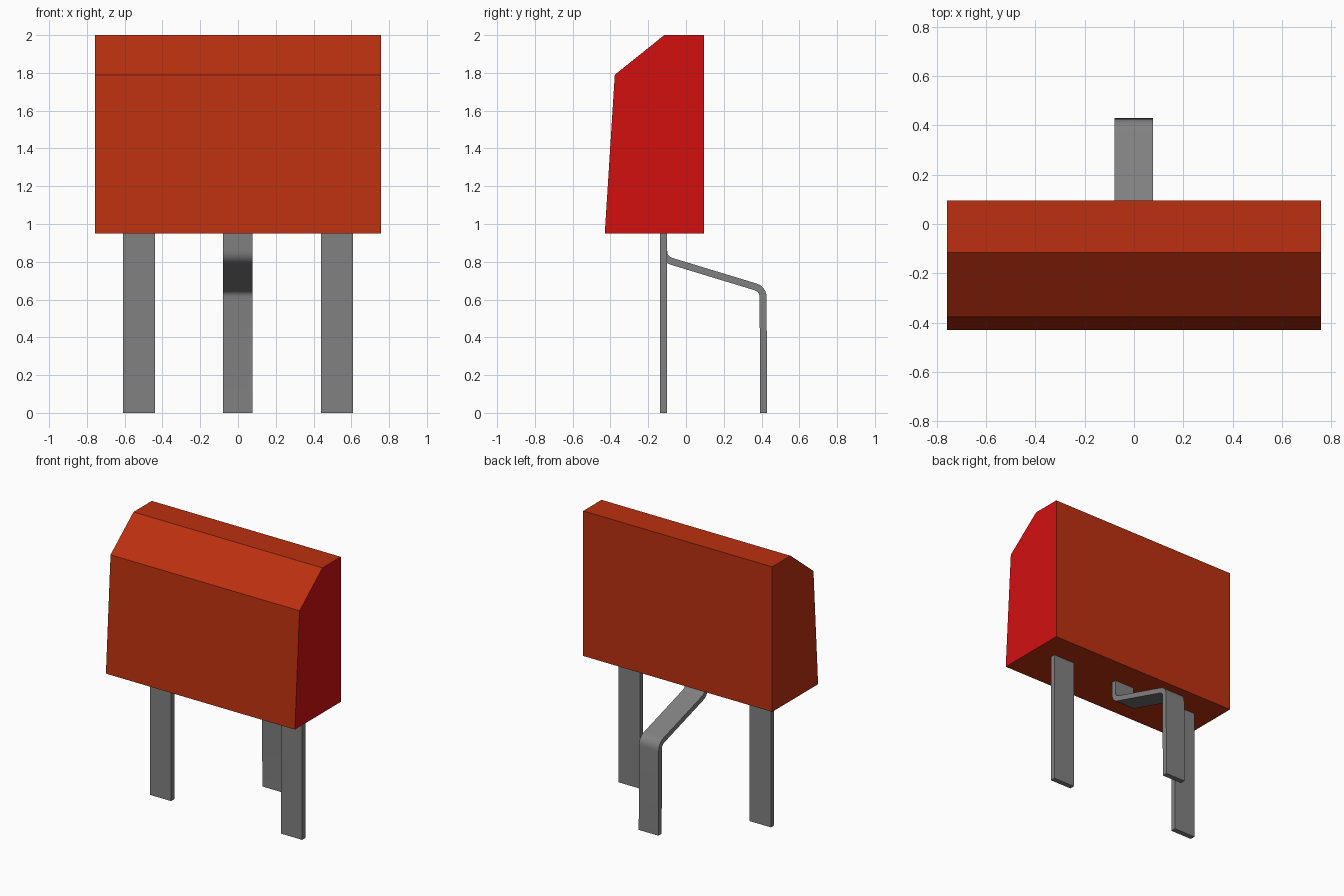
import bpy, bmesh
from mathutils import Vector

cube = bpy.data.objects.get("Cube")
if cube:
    bpy.data.objects.remove(cube, do_unlink=True)


def material(name, rgb):
    m = bpy.data.materials.new(name)
    m.use_nodes = True
    m.diffuse_color = (*rgb, 1)
    m.node_tree.nodes["Principled BSDF"].inputs["Base Color"].default_value = (*rgb, 1)
    return m


orange = material("burnt orange", (0.50, 0.03, 0.005))
red = material("bright red", (0.65, 0.005, 0.005))
metal = material("lead grey", (0.22, 0.22, 0.22))


def extrude_profile(name, profile, x0, x1, mats):
    """Prism along x from a closed (y, z) outline."""
    bm = bmesh.new()
    face = bm.faces.new([bm.verts.new((x0, y, z)) for y, z in profile])
    new = bmesh.ops.extrude_face_region(bm, geom=[face])["geom"]
    bmesh.ops.translate(bm, vec=(x1 - x0, 0, 0),
                        verts=[v for v in new if isinstance(v, bmesh.types.BMVert)])
    bmesh.ops.recalc_face_normals(bm, faces=bm.faces)
    me = bpy.data.meshes.new(name)
    bm.to_mesh(me)
    bm.free()
    for m in mats:
        me.materials.append(m)
    ob = bpy.data.objects.new(name, me)
    bpy.context.collection.objects.link(ob)
    return ob


def rounded(points, radius, steps=6):
    """Replace inner corners of an open path with smooth curves."""
    pts = [Vector(p) for p in points]
    out = [pts[0]]
    for a, b, c in zip(pts, pts[1:], pts[2:]):
        p, q = b + (a - b).normalized() * radius, b + (c - b).normalized() * radius
        for i in range(steps + 1):
            t = i / steps
            out.append(p * (1 - t) ** 2 + b * 2 * t * (1 - t) + q * t * t)
    return out + [pts[-1]]


def strip(path, thickness):
    """Closed outline of a strip that follows an open path."""
    sides = [], []
    for i, p in enumerate(path):
        d = (path[min(i + 1, len(path) - 1)] - path[max(i - 1, 0)]).normalized()
        n = Vector((-d.y, d.x)) * thickness / 2
        sides[0].append(p + n)
        sides[1].append(p - n)
    return sides[0] + sides[1][::-1]


# Body: chamfered block with one red end
body = extrude_profile("body", [(-0.43, 0.95), (-0.377, 1.79), (-0.115, 2.0),
                                (0.095, 2.0), (0.095, 0.95)], -0.757, 0.757, [orange, red])
for f in body.data.polygons:
    f.material_index = int(f.normal.x > 0.9)

# Straight outer leads
for side, x in (("right", -0.61), ("left", 0.44)):
    extrude_profile(side + "_lead", [(-0.137, 0), (-0.1, 0), (-0.1, 0.96), (-0.137, 0.96)],
                    x, x + 0.17, [metal])

# Middle lead, bent towards the back
path = rounded([(-0.118, 0.96), (-0.118, 0.815), (0.408, 0.655), (0.411, 0)], 0.045)
lead = extrude_profile("middle_lead", strip(path, 0.037), -0.08, 0.078, [metal])
bpy.ops.object.select_all(action="DESELECT")
lead.select_set(True)
bpy.context.view_layer.objects.active = lead
bpy.ops.object.shade_smooth_by_angle(angle=0.6)
